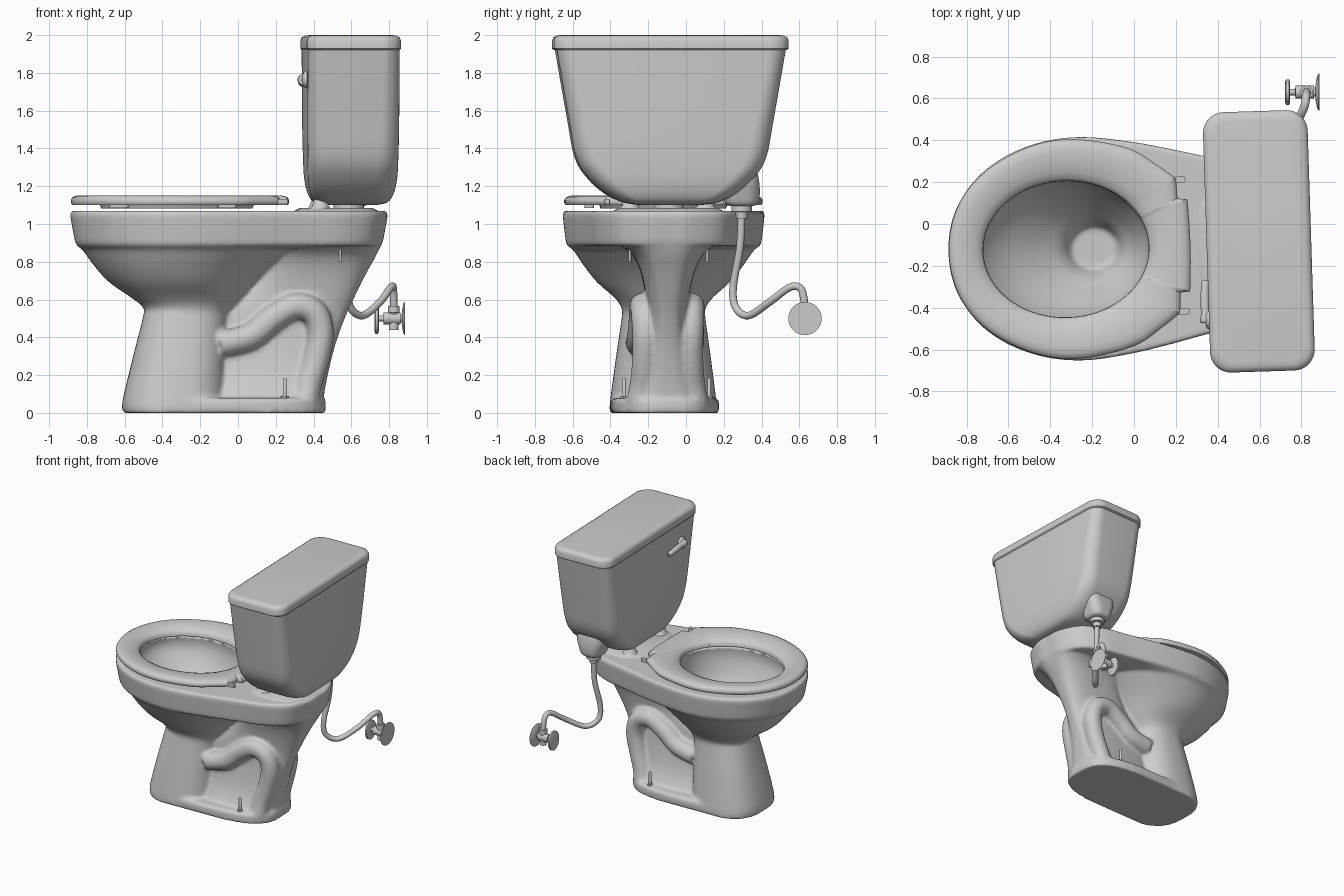
import bpy, bmesh
from math import sin, cos, pi, atan2, copysign
from mathutils import Vector, Matrix

if "Cube" in bpy.data.objects:
    bpy.data.objects.remove(bpy.data.objects["Cube"])

# The fixture is turned slightly about z, off-centre in y
TURN = Matrix.Translation((0, -0.11, 0)) @ Matrix.Rotation(0.032, 4, 'Z')


def smooth(pts, closed=False, n=6):
    """Catmull-Rom curve through points (any dimension)."""
    p = [Vector(q) for q in pts]
    m, out = len(p), []
    for i in range(m if closed else m - 1):
        a, b, c, d = [p[j % m] if closed else p[min(max(j, 0), m - 1)]
                      for j in (i - 1, i, i + 1, i + 2)]
        for k in range(n):
            t = k / n
            out.append(0.5 * (2 * b + (c - a) * t + (2 * a - 5 * b + 4 * c - d) * t ** 2
                              + (3 * b - a - 3 * c + d) * t ** 3))
    return out if closed else out + [p[-1]]


def outline(half):
    """Closed smooth outline from one half, mirrored in y."""
    return smooth(half + [(x, -y) for x, y in half[-2:0:-1]], True)


def angles(pts, cx, rx, ry):
    return [atan2(p.y / ry, (p.x - cx) / rx) for p in pts]


def oval(x0, x1, w, z, n=2.0, ang=None):
    """Superellipse ring spanning x0..x1 with half width w."""
    ang = ang or [2 * pi * i / 64 for i in range(64)]
    f = lambda v: copysign(abs(v) ** (2 / n), v)
    return [Vector(((x0 + x1) / 2 + (x1 - x0) / 2 * f(cos(a)), w * f(sin(a)), z)) for a in ang]


def rrect(cx, cy, z, hx, hy, r):
    """Rounded rectangle ring."""
    return [Vector((cx + sx * (hx - r) + r * cos(q + k * pi / 16),
                    cy + sy * (hy - r) + r * sin(q + k * pi / 16), z))
            for sx, sy, q in ((1, 1, 0), (-1, 1, pi / 2), (-1, -1, pi), (1, -1, 1.5 * pi))
            for k in range(9)]


def loft(bm, rings, loop=False):
    vs = [[bm.verts.new(p) for p in r] for r in rings]
    n = len(vs[0])
    for a, b in zip(vs, vs[1:] + ([vs[0]] if loop else [])):
        for i in range(n):
            bm.faces.new((a[i], a[(i + 1) % n], b[(i + 1) % n], b[i]))
    if not loop:
        bm.faces.new(vs[0])
        bm.faces.new(vs[-1])


def tube(bm, pts, radii, n=20):
    """Round tube along points; radii is one number or one per point."""
    pts = [Vector(p) for p in pts]
    if not isinstance(radii, (list, tuple)):
        radii = [radii] * len(pts)
    rings, side, last = [], None, None
    for i, p in enumerate(pts):
        t = pts[min(i + 1, len(pts) - 1)] - pts[max(i - 1, 0)]
        t.normalize()
        if side is None:
            side = t.orthogonal().normalized()
        else:
            side = last.rotation_difference(t) @ side
        last, up = t, t.cross(side)
        rings.append([p + radii[i] * (cos(2 * pi * k / n) * side + sin(2 * pi * k / n) * up)
                      for k in range(n)])
    loft(bm, rings)


def finish(name, bm, turned=True):
    bmesh.ops.recalc_face_normals(bm, faces=bm.faces)
    me = bpy.data.meshes.new(name)
    bm.to_mesh(me)
    bm.free()
    ob = bpy.data.objects.new(name, me)
    bpy.context.collection.objects.link(ob)
    if turned:
        ob.matrix_basis = TURN
    bpy.context.view_layer.objects.active = ob
    ob.select_set(True)
    bpy.ops.object.shade_smooth_by_angle(angle=0.7)
    ob.select_set(False)
    return ob


# Bowl: pedestal, bowl underside, rim with rear deck, then the basin inside
bm = bmesh.new()
rim = outline([(-.89, 0), (-.85, .2), (-.72, .375), (-.52, .49), (-.28, .535), (0, .505),
               (.33, .43), (.55, .375), (.71, .28), (.785, .12), (.79, 0)])
A = angles(rim, -.28, .62, .53)
rings = [oval(a, b, w, z, n, A) for z, a, b, w, n in smooth((
    (0, -.61, -.06, .285, 2.5), (.07, -.61, -.06, .28, 2.5), (.3, -.555, -.06, .25, 2.5),
    (.5, -.505, -.05, .222, 2.4), (.555, -.5, -.02, .222, 2.3), (.61, -.565, .03, .26, 2.2),
    (.69, -.68, .1, .35, 2), (.77, -.755, .18, .415, 2), (.865, -.825, .3, .48, 2)), n=5)]
for z, s in ((.885, .955), (.9, .966), (.93, .974), (1.04, .998), (1.06, .998), (1.07, .985)):
    rings.append([Vector(((p.x + .05) * s - .05, p.y * s, z)) for p in rim])
rings += [oval(a, b, w, z, 2, A) for z, a, b, w in smooth((
    (1.07, -.73, .08, .335), (1.05, -.745, .09, .345), (.97, -.73, .085, .34), (.85, -.63, .06, .29),
    (.72, -.46, .0, .2), (.64, -.35, -.05, .14), (.56, -.3, -.08, .1)), n=4)]
loft(bm, rings)

# Rear web joining deck and foot, below the basin
loft(bm, [oval(a, b, w, z, 3) for z, a, b, w in smooth((
    (.02, -.2, .455, .25), (.09, -.2, .455, .2), (.2, -.2, .475, .15), (.36, -.2, .515, .12),
    (.5, -.2, .565, .11), (.62, .0, .62, .115), (.74, .1, .68, .14), (.83, .12, .73, .18),
    (.9, .15, .76, .25), (.95, .2, .76, .25)), n=4)])
# Foot flange
loft(bm, [oval(-.61 + d, .465 - d, .285 - d, z, 3) for z, d in ((0, 0), (.065, 0), (.08, .015))])
# Trapway bulges on both sides
for s in (-1, 1):
    way = smooth([(-.1, s * .14, .365), (.06, s * .135, .405), (.18, s * .13, .5), (.3, s * .13, .565),
                  (.4, s * .125, .53), (.435, s * .12, .42), (.41, s * .12, .28), (.37, s * .13, .15),
                  (.35, s * .15, .05)])
    tube(bm, way, .07)
body = finish("bowl_and_pedestal", bm)
m = body.modifiers.new("merge", 'REMESH')
m.mode, m.voxel_size, m.use_smooth_shade = 'VOXEL', .012, True
m = body.modifiers.new("soften", 'SMOOTH')
m.factor, m.iterations = .5, 8

# Raised pad under the tank, and tank gasket
bm = bmesh.new()
loft(bm, [oval(.3 + d, .74 - d, .29 - d, z, 3) for z, d in ((1.05, 0), (1.07, 0), (1.085, .03))])
tube(bm, [(.585, 0, 1.06), (.585, 0, 1.125)], .08)
finish("tank_pad", bm)

# Seat ring with sloping inner face
bm = bmesh.new()
seat = outline([(-.885, 0), (-.84, .21), (-.71, .375), (-.5, .49), (-.28, .525), (-.02, .475),
                (.12, .39), (.2, .33), (.21, .32), (.215, .235), (.22, .225), (.255, .22),
                (.262, .21), (.268, .1), (.27, 0)])
hole = oval(-.72, .07, .325, 0, 2, angles(seat, -.3, .5, .45))
loft(bm, [[Vector((*p.xy.lerp(q.xy, k), z)) for p, q in zip(seat, hole)] for k, z in (
    (.04, 1.1), (0, 1.112), (0, 1.126), (.04, 1.14), (.14, 1.149), (.3, 1.152), (.55, 1.147),
    (.78, 1.136), (.93, 1.122), (.99, 1.108), (1, 1.085), (.97, 1.082), (.93, 1.1))], loop=True)
finish("seat", bm)

# Seat bumpers, hinge pins and hinge posts
bumpers, hinges = bmesh.new(), bmesh.new()
for s in (-1, 1):
    for x, y in ((-.64, .3), (-.07, .4)):
        loft(bumpers, [rrect(x, s * y, z, .05, .025, .02) for z in (1.085, 1.11)])
    loft(hinges, [rrect(.22, s * .315, z, .035, .014, .006) for z in (1.105, 1.13)])
    tube(hinges, [(.43, s * .2, z) for z in (1.06, 1.08, 1.095, 1.125, 1.137, 1.14)],
         [.09, .06, .045, .035, .026, .01])
finish("seat_bumpers", bumpers)
finish("seat_hinges", hinges)

# Tank with tapered sides and rounded bottom
bm = bmesh.new()
loft(bm, [rrect(.597, .008, *v) for v in smooth((
    (1.1, .13, .16, .08), (1.115, .19, .25, .1), (1.16, .22, .345, .12), (1.24, .236, .435, .12),
    (1.35, .24, .503, .11), (1.55, .243, .542, .1), (1.93, .243, .608, .09)), n=4)])
finish("tank", bm)

# Tank lid
bm = bmesh.new()
loft(bm, [rrect(.597, .008, *v) for v in (
    (1.92, .243, .61, .09), (1.928, .25, .622, .1), (1.97, .25, .622, .1), (1.988, .243, .615, .1),
    (1.997, .226, .598, .09), (2, .205, .577, .08))])
finish("tank_lid", bm)

# Inlet boss on the tank with its nut
bm = bmesh.new()
loft(bm, [rrect(.625, .385, *v) for v in smooth((
    (1.095, .055, .06, .05), (1.108, .08, .085, .06), (1.16, .1, .095, .07), (1.23, .12, .09, .07),
    (1.32, .12, .07, .05)), n=4)])
tube(bm, [(.625, .385, z) for z in (1.1, 1.065, 1.064, 1.03)], [.055, .055, .033, .03])
finish("inlet_boss", bm)

# Flush lever on the front of the tank
bm = bmesh.new()
tube(bm, [(x, -.36, 1.765) for x in (.38, .345, .335, .328)], [.045, .045, .038, .015])
tube(bm, smooth([(.335, -.37, 1.765), (.33, -.28, 1.76), (.335, -.17, 1.745)]),
     [.03] * 3 + [.022] * 6 + [.02] * 3 + [.012])
finish("flush_lever", bm)

# Bolts under the deck and on the foot
bm = bmesh.new()
for s in (-1, 1):
    tube(bm, [(.535, s * .205, .8), (.535, s * .205, .92)], .008, 10)
    tube(bm, [(.24, s * .225, .05), (.24, s * .225, .18), (.24, s * .225, .185)], [.01, .01, .006], 10)
    tube(bm, [(.24, s * .225, .07), (.24, s * .225, .09)], .02, 6)
finish("bolts", bm)

# Supply hose
bm = bmesh.new()
tube(bm, smooth([(.613, .295, 1.06), (.61, .285, .87), (.585, .25, .67), (.595, .262, .56),
                 (.66, .33, .515), (.75, .44, .585), (.81, .55, .665), (.822, .61, .655),
                 (.825, .63, .56)]), .02, 14)
finish("supply_hose", bm, False)

# Shut-off valve: body, wall plate and oval handle
bm = bmesh.new()
tube(bm, [(x, .63, .5) for x in (.73, .77, .771, .86, .861, .885)], [.016, .016, .032, .032, .022, .022])
tube(bm, [(.825, .63, z) for z in (.44, .53, .531, .565)], [.025, .025, .031, .031])
finish("valve_body", bm, False)
bm = bmesh.new()
tube(bm, [(x, .63, .5) for x in (.868, .874, .882, .885)], [.04, .075, .088, .088], 32)
finish("wall_plate", bm, False)
bm = bmesh.new()
tube(bm, [(x, 0, 0) for x in (.722, .727, .741, .746)], [.055, .068, .068, .055], 32)
bmesh.ops.scale(bm, vec=(1, .9, 1.12), verts=bm.verts)
bmesh.ops.translate(bm, vec=(0, .63, .495), verts=bm.verts)
finish("valve_handle", bm, False)
